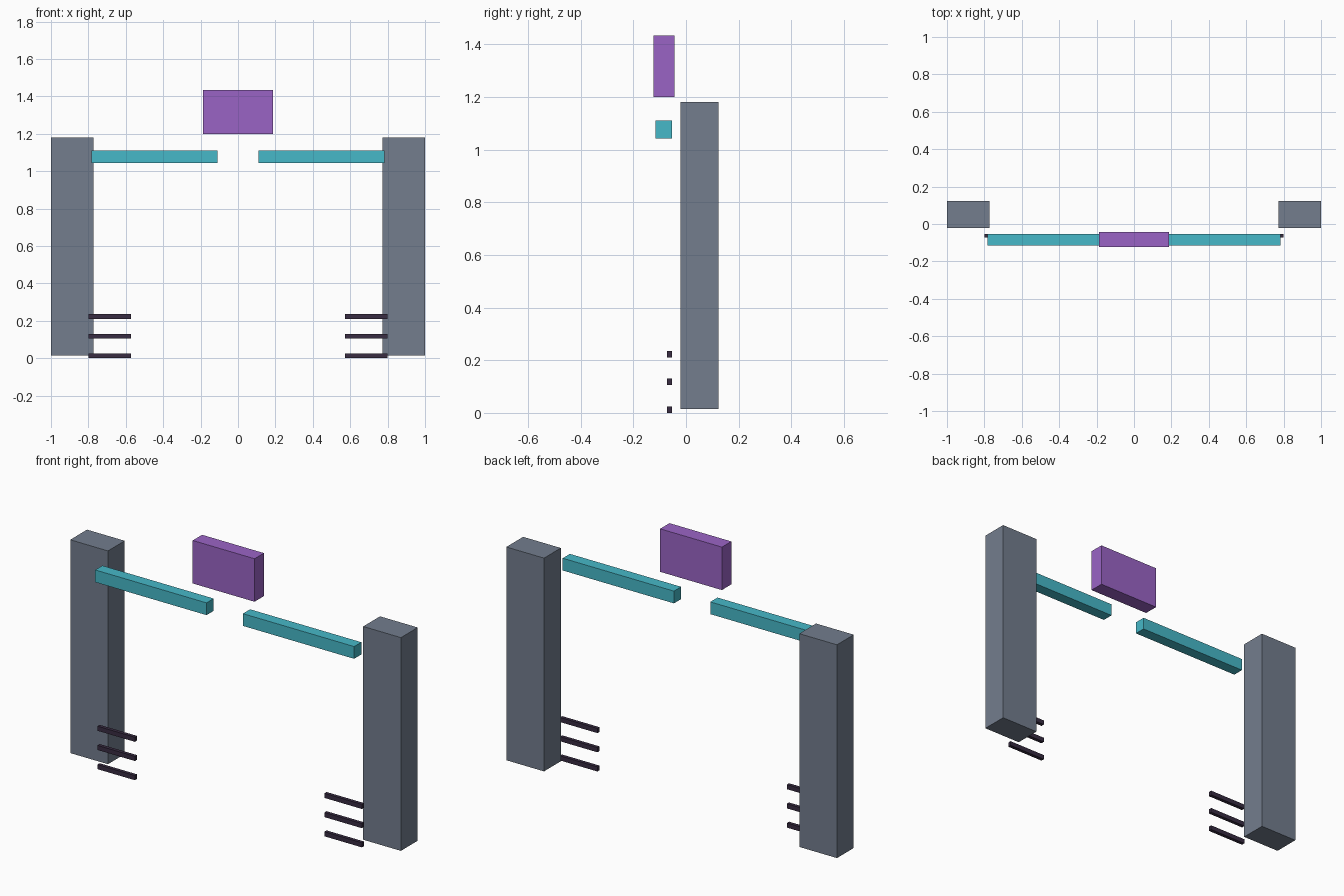
import bpy

old = bpy.data.objects.get("Cube")
if old:
    bpy.data.objects.remove(old, do_unlink=True)


def srgb(r, g, b):
    def lin(c):
        c /= 255
        return c / 12.92 if c <= 0.04045 else ((c + 0.055) / 1.055) ** 2.4
    return (lin(r), lin(g), lin(b), 1.0)


def material(name, color):
    mat = bpy.data.materials.new(name)
    mat.use_nodes = True
    mat.diffuse_color = color
    mat.node_tree.nodes["Principled BSDF"].inputs["Base Color"].default_value = color
    return mat


slate = material("slate grey", srgb(115, 125, 141))
teal = material("teal", srgb(70, 184, 200))
purple = material("purple", srgb(154, 100, 197))
dark = material("dark plum", srgb(56, 44, 66))


def box(name, x, y, z, mat):
    """Box spanning the given (low, high) ranges."""
    spans = (x, y, z)
    bpy.ops.mesh.primitive_cube_add(size=1, location=[(a + b) / 2 for a, b in spans])
    obj = bpy.context.object
    obj.name = name
    obj.scale = [abs(b - a) for a, b in spans]
    bpy.ops.object.transform_apply(location=False, rotation=False, scale=True)
    obj.data.materials.append(mat)
    return obj


# Mirrored sides: pillar, beam and three low rails each
for side, s in (("left", 1), ("right", -1)):
    box(side + "_pillar", (s * 0.772, s), (-0.021, 0.124), (0.015, 1.181), slate)
    box(side + "_beam", (s * 0.11, s * 0.783), (-0.115, -0.053), (1.043, 1.11), teal)
    for i in range(3):
        z = 0.105 * i
        box(f"{side}_rail_{i + 1}", (s * 0.573, s * 0.8), (-0.072, -0.053), (z, z + 0.025), dark)

# Sign block above the gap
box("centre_sign", (-0.187, 0.187), (-0.124, -0.043), (1.199, 1.434), purple)
